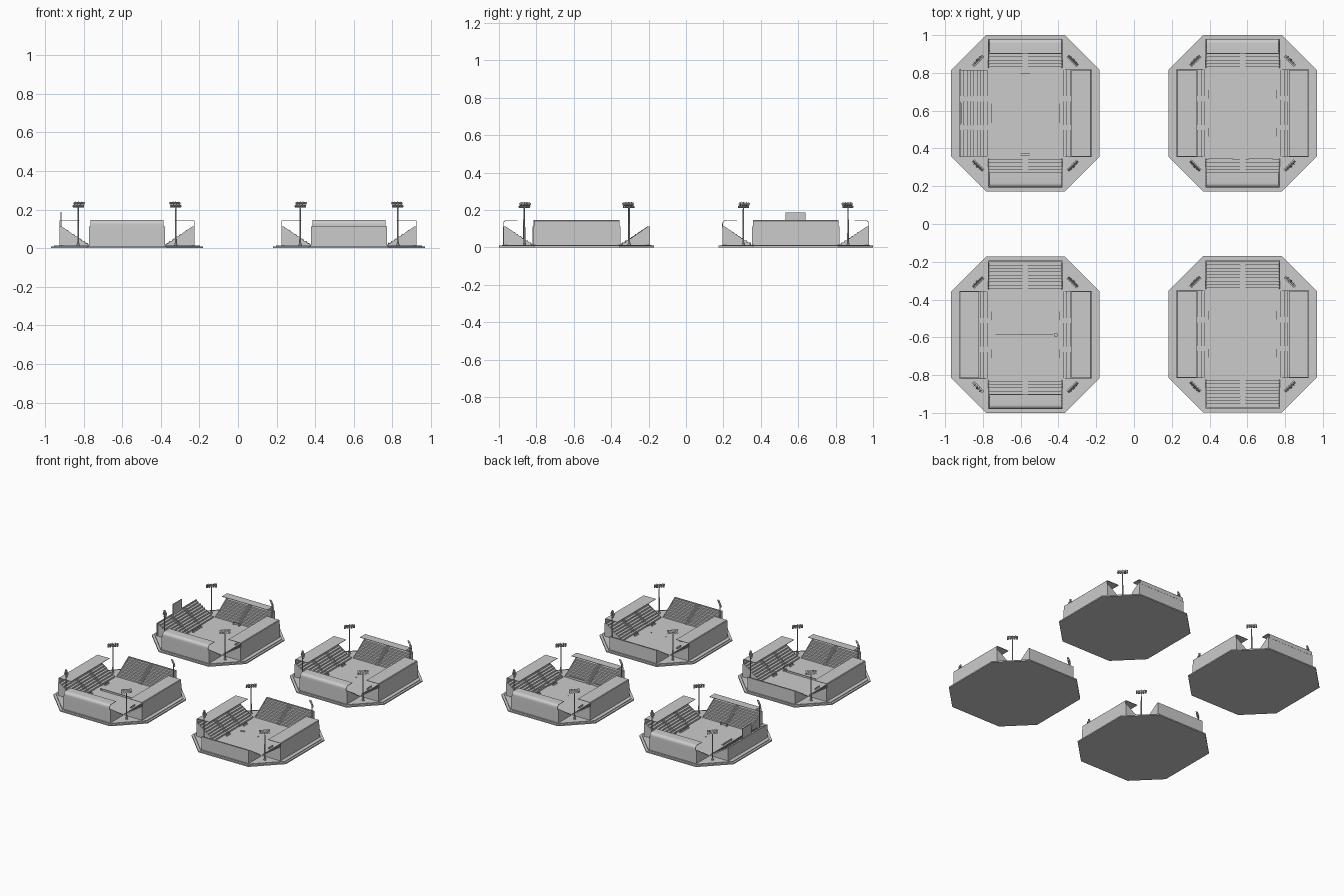
import bpy, bmesh, math
from mathutils import Matrix, Vector

if "Cube" in bpy.data.objects:
    bpy.data.objects.remove(bpy.data.objects["Cube"])

G = 0.014          # ground level on top of the base
TOP = 0.112        # top of the stands
ROOF = 0.146       # top of the roofs
T = 0.003          # sheet thickness


def finish(name, bm, matrix):
    bmesh.ops.recalc_face_normals(bm, faces=bm.faces)
    me = bpy.data.meshes.new(name)
    bm.to_mesh(me)
    bm.free()
    ob = bpy.data.objects.new(name, me)
    ob.matrix_world = matrix
    bpy.context.collection.objects.link(ob)
    return ob


def add_prism(bm, profile, y0, y1):
    """Extrude an (outward, height) profile sideways from y0 to y1."""
    face = bm.faces.new([bm.verts.new((d, y0, z)) for d, z in profile])
    res = bmesh.ops.extrude_face_region(bm, geom=[face], use_keep_orig=True)
    verts = [v for v in res["geom"] if isinstance(v, bmesh.types.BMVert)]
    bmesh.ops.translate(bm, verts=verts, vec=(0, y1 - y0, 0))


def add_box(bm, c, s, rot=Matrix()):
    m = Matrix.Translation(c) @ rot @ Matrix.Diagonal((*s, 1))
    bmesh.ops.create_cube(bm, size=1, matrix=m)


def box(name, c, s, matrix):
    bm = bmesh.new()
    add_box(bm, c, s)
    return finish(name, bm, matrix)


def octagon(name, hx, hy, cut, z0, z1, matrix):
    pts = [(hx, hy - cut), (hx - cut, hy), (cut - hx, hy), (-hx, hy - cut),
           (-hx, cut - hy), (cut - hx, -hy), (hx - cut, -hy), (hx, cut - hy)]
    bm = bmesh.new()
    face = bm.faces.new([bm.verts.new((x, y, z0)) for x, y in pts])
    res = bmesh.ops.extrude_face_region(bm, geom=[face], use_keep_orig=True)
    bmesh.ops.translate(bm, vec=(0, 0, z1 - z0),
                        verts=[v for v in res["geom"] if isinstance(v, bmesh.types.BMVert)])
    finish(name, bm, matrix)


def step_profile(d0, d1, z0, z1, n):
    pts = [(d1, G), (d0, G)]
    for i in range(n):
        z = z0 + (z1 - z0) * (i + 1) / n
        pts += [(d0 + (d1 - d0) * i / n, z), (d0 + (d1 - d0) * (i + 1) / n, z)]
    return pts


def stand(name, m, d0, d1, half, stairs, panels=True):
    # stepped seating rows
    bm = bmesh.new()
    add_prism(bm, step_profile(d0 + .004, d1 - .008, G, TOP - .008, 8), -half + T, half - T)
    finish(name + "_seating_rows", bm, m)
    # back wall and sloped end walls
    bm = bmesh.new()
    add_box(bm, (d1 - .004, 0, (G + TOP) / 2), (.008, 2 * half, TOP - G))
    if panels:
        tri = [(d0, G), (d1 - .004, G), (d1 - .004, TOP), (d1 - .012, TOP)]
        for s in (-1, 1):
            add_prism(bm, tri, s * half, s * (half - .005))
    finish(name + "_walls", bm, m)
    # stairways
    bm = bmesh.new()
    for y in stairs:
        add_prism(bm, step_profile(d0, d1 - .01, G, TOP - .004, 16), y - .014, y + .014)
    finish(name + "_stairs", bm, m)


def roof(name, m, d0, d1, half, r, seg):
    """Back sheet that bends into a canopy; r is the bend radius."""
    arc = [(math.cos(a), math.sin(a)) for a in [i * math.pi / 2 / seg for i in range(seg + 1)]]
    outer = [(d1, TOP - .006)] + [(d1 - r + r * c, ROOF - r + r * s) for c, s in arc] + [(d0, ROOF)]
    q = r - T
    inner = [(d1 - T, TOP - .006)] + [(d1 - r + q * c, ROOF - r + q * s) for c, s in arc] + [(d0, ROOF - T)]
    bm = bmesh.new()
    add_prism(bm, outer + inner[::-1], -half, half)
    return finish(name, bm, m)


def floodlight(name, m):
    bm = bmesh.new()
    bmesh.ops.create_cone(bm, cap_ends=True, segments=8, radius1=.005, radius2=.003, depth=.2,
                          matrix=Matrix.Translation((0, 0, G + .1)))
    bmesh.ops.create_cone(bm, cap_ends=True, segments=8, radius1=.009, radius2=.006, depth=.012,
                          matrix=Matrix.Translation((0, 0, G + .006)))
    # tilted rack with two rows of lamps, facing the pitch (-x)
    tilt = Matrix.Translation((0, 0, .226)) @ Matrix.Rotation(math.radians(-20), 4, 'Y')
    for z in (-.008, .008):
        add_box(bm, tilt @ Vector((0, 0, z)), (.004, .074, .003), tilt.to_3x3().to_4x4())
        for i in range(5):
            add_box(bm, tilt @ Vector((-.005, (i - 2) * .0155, z)), (.008, .0115, .012), tilt.to_3x3().to_4x4())
    for y in (-.02, 0, .02):
        add_box(bm, tilt @ Vector((.003, y, 0)), (.003, .003, .03), tilt.to_3x3().to_4x4())
    finish(name, bm, m)


def goal(name, m, y, s):
    bm = bmesh.new()
    for x in (-.024, .024):
        add_box(bm, (x, y, G + .011), (.003, .003, .022))
        add_box(bm, (x, y + s * .007, G + .0015), (.003, .016, .003))
    add_box(bm, (0, y, G + .022), (.051, .003, .003))
    add_box(bm, (0, y + s * .014, G + .008), (.051, .002, .016))
    finish(name, bm, m)


ANG = {"east": 0, "north": 90, "west": 180, "south": 270}
# name: centre x, centre y, roofed sides
ARENAS = {"football": (-.575, .5865, "east north south"),
          "rugby": (.575, .5865, "east north west south"),
          "tennis": (-.575, -.5865, "east west south"),
          "field": (.575, -.5835, "east west")}

for arena, (cx, cy, roofed) in ARENAS.items():
    M = Matrix.Translation((cx, cy, 0))
    # base slab, raised floor and pitch
    octagon(arena + "_base", .393, .4135, .185, 0, .009, M)
    octagon(arena + "_floor", .378, .398, .179, .009, G, M)
    box(arena + "_pitch", (0, 0, G), (.39, .474, .003), M)
    box(arena + "_centre_mark", (0, 0, G + .002), (.008, .008, .003), M)

    # four stands and their roofs
    for side, ang in ANG.items():
        R = M @ Matrix.Rotation(math.radians(ang), 4, 'Z')
        nm = arena + "_" + side
        if side in ("east", "west"):
            open_side = side not in roofed.split()
            stand(nm, R, .197, .350, .233, (-.076, .076), not open_side)
            if not open_side:
                roof(nm + "_flat_roof", R, .245, .350, .229, .004, 1)
        else:
            stand(nm, R, .24, .392, .197, (0,))
            if side in roofed.split():
                ob = roof(nm + "_curved_roof", R, .315, .393, .19, .022, 8)
                bpy.ops.object.select_all(action='DESELECT')
                ob.select_set(True)
                bpy.context.view_layer.objects.active = ob
                bpy.ops.object.shade_smooth_by_angle(angle=math.radians(30))

    # corner floodlights
    for sx in (-1, 1):
        for sy in (-1, 1):
            L = M @ Matrix.Translation((sx * .253, sy * .28, 0)) @ Matrix.Rotation(math.atan2(sy, sx), 4, 'Z')
            floodlight(arena + "_floodlight", L)

    # pitch-side benches
    spots = [(0, .105)] if arena == "football" else [(.1, .045), (-.1, .045)]
    for sx in (-1, 1):
        for y, length in spots:
            bm = bmesh.new()
            add_box(bm, (sx * .175, y, G + .006), (.010, length, .003))
            add_box(bm, (sx * .180, y, G + .010), (.002, length, .014))
            for e in (-.4, .4):
                add_box(bm, (sx * .175, y + e * length, G + .003), (.008, .003, .006))
            finish(arena + "_bench", bm, M)

    if arena == "football":
        for s in (-1, 1):
            goal("goal", M, s * .212, s)
        # screen on the open stand
        box("scoreboard", (-.341, 0, .146), (.005, .107, .082), M)
    elif arena == "rugby":
        # boards along two edges
        for y, l in ((.155, .075), (.025, .09), (-.18, .075)):
            box("edge_board", (.203, y, G + .008), (.004, l, .016), M)
        for x in (-.115, .095):
            box("edge_board", (x, -.243, G + .008), (.13, .004, .016), M)
    elif arena == "tennis":
        # net with posts and an umpire chair
        bm = bmesh.new()
        add_box(bm, (-.005, 0, G + .008), (.3, .002, .014))
        for x in (-.155, .145):
            add_box(bm, (x, 0, G + .009), (.004, .004, .018))
        finish("net", bm, M)
        bm = bmesh.new()
        for x in (.152, .17):
            for y in (-.007, .007):
                add_box(bm, (x, y, G + .011), (.002, .002, .022))
        add_box(bm, (.161, 0, G + .022), (.02, .016, .003))
        add_box(bm, (.17, 0, G + .03), (.002, .016, .016))
        finish("umpire_chair", bm, M)
    else:
        # small stand of equipment beside the pitch
        bm = bmesh.new()
        add_box(bm, (-.132, .006, G + .006), (.026, .014, .003))
        for x in (-.143, -.121):
            add_box(bm, (x, .006, G + .003), (.003, .012, .006))
        finish("equipment_table", bm, M)
        box("marker", (.115, .006, G + .003), (.005, .005, .006), M)
